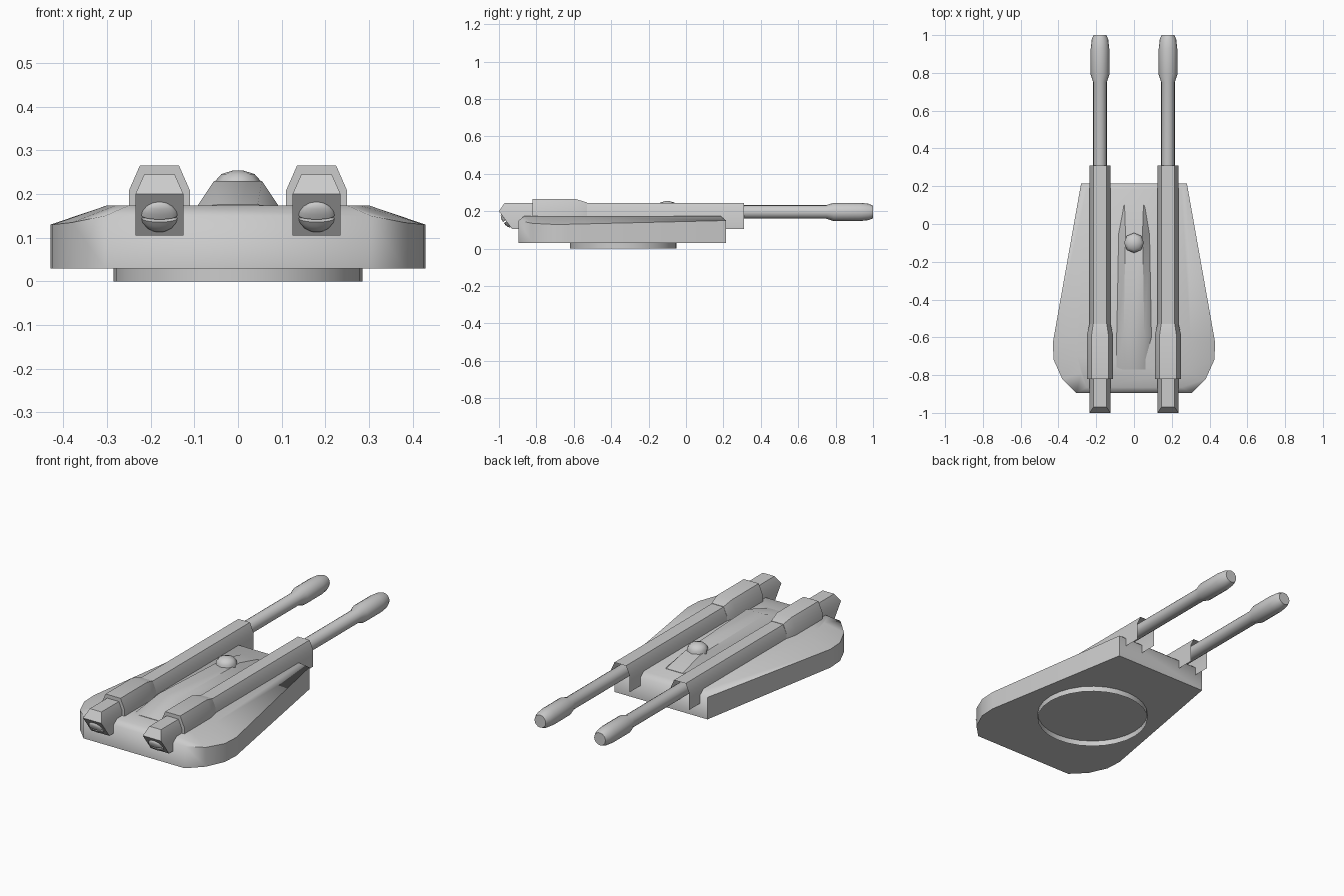
import bpy, bmesh, math
from mathutils import Matrix

cube = bpy.data.objects.get("Cube")
if cube:
    bpy.data.objects.remove(cube, do_unlink=True)

grey = bpy.data.materials.new("light_grey")
grey.use_nodes = True
COLOR = (0.6, 0.6, 0.6, 1)
grey.diffuse_color = COLOR
grey.node_tree.nodes["Principled BSDF"].inputs["Base Color"].default_value = COLOR


def finish(name, bm, angle=35):
    """Turn a bmesh into a shaded, coloured object."""
    bmesh.ops.recalc_face_normals(bm, faces=bm.faces)
    mesh = bpy.data.meshes.new(name)
    bm.to_mesh(mesh)
    bm.free()
    mesh.materials.append(grey)
    ob = bpy.data.objects.new(name, mesh)
    bpy.context.collection.objects.link(ob)
    bpy.ops.object.select_all(action='DESELECT')
    ob.select_set(True)
    bpy.context.view_layer.objects.active = ob
    bpy.ops.object.shade_smooth_by_angle(angle=math.radians(angle))
    return ob


def loft(bm, loops, cap_start=True, cap_end=True, skip=()):
    """Bridge equal-length closed loops; skip holds (segment, side) gaps."""
    rings = [[bm.verts.new(p) for p in loop] for loop in loops]
    n = len(rings[0])
    for s, (a, b) in enumerate(zip(rings, rings[1:])):
        for i in range(n):
            if (s, i) not in skip:
                j = (i + 1) % n
                bm.faces.new((a[i], a[j], b[j], b[i]))
    if cap_start:
        bm.faces.new(rings[0])
    if cap_end:
        bm.faces.new(rings[-1])
    return rings


def mirrored(half):
    """Close a half outline by mirroring it across x = 0."""
    return half + [(-p[0],) + tuple(p[1:]) for p in reversed(half)]


def lathe_y(bm, profile, x, z, sides):
    """Revolve (y, radius) pairs about an axis along y."""
    turns = [2 * math.pi * k / sides for k in range(sides)]
    loft(bm, [[(x + r * math.cos(t), y, z + r * math.sin(t)) for t in turns]
              for y, r in profile])


# Hull: wedge plan with upright sides and a sloped shoulder
edge = [(.28, .215), (.43, -.63), (.425, -.72), (.38, -.82), (.305, -.895)]
deck = [(.25, .185), (.30, -.62), (.30, -.70), (.28, -.79), (.25, -.865)]
shoulder = [.15, .13, .13, .135, .15]
bm = bmesh.new()
loft(bm, [mirrored([(x, y, .03) for x, y in edge]),
          mirrored([(x, y, z) for (x, y), z in zip(edge, shoulder)]),
          mirrored([(x, y, .174) for x, y in deck])])
finish("hull", bm, 60)

# Turning ring: open tube under the hull
bm = bmesh.new()
bmesh.ops.create_cone(bm, cap_ends=False, segments=28, radius1=.285, radius2=.285,
                      depth=.03, matrix=Matrix.Translation((0, -.335, .015)))
finish("turning_ring", bm)

# Central ridge on the deck
bm = bmesh.new()
ridge = [(.10, .06, .05, .176), (-.05, .085, .045, .213),
         (-.60, .095, .055, .23), (-.77, .095, .045, .176)]
loft(bm, [mirrored([(base, y, .17), (top, y, z)]) for y, base, top, z in ridge])
finish("deck_ridge", bm, 40)

# Sighting dome on the ridge
bm = bmesh.new()
ring_steps = [(.053, .20), (.053, .229), (.038, .246), (.012, .254)]
loft(bm, [[(r * math.cos(k * math.pi / 4), -.10 + r * math.sin(k * math.pi / 4), z)
           for k in range(8)] for r, z in ring_steps])
finish("sight_dome", bm, 50)


def section(cx, y, half, low, side, top_half, top):
    """Chamfered box section across the gun."""
    return [(cx + x, y, z) for x, z in
            mirrored([(half, low), (half, side), (top_half, top)])]


for cx, label in ((.18, "left"), (-.18, "right")):
    # Housing: channel open at the muzzle end, with a beaked tail
    bm = bmesh.new()
    body = (.055, .105, .20, .035, .245)
    tail_y = {.105: -.93, .20: -1.0, .245: -.97}
    loops = [section(cx, y, *body) for y in (.31, 0, -.82)]
    loops.append([(x, tail_y[z], z) for x, _, z in loops[0]])
    rings = loft(bm, loops, False, False, skip={(0, 5)})
    a, b, c, d, e, f = rings[-1]
    bm.faces.new((a, b, e, f))
    bm.faces.new((b, c, d, e))
    finish(label + "_gun_housing", bm)

    # Breech cover: wider shell around the rear of the housing
    bm = bmesh.new()
    loft(bm, [section(cx, -.53, .056, .12, .20, .036, .247),
              section(cx, -.59, .07, .12, .208, .045, .265),
              section(cx, -.82, .07, .12, .208, .045, .265)])
    finish(label + "_breech_cover", bm)

    # Barrel with thicker rounded muzzle
    bm = bmesh.new()
    lathe_y(bm, [(-.10, .036), (.75, .036), (.79, .049), (.93, .049),
                 (.975, .044), (1.0, .034)], cx, .196, 16)
    finish(label + "_barrel", bm)

    # Exhaust lens: two flattened half domes on the sloped tail face
    bm = bmesh.new()
    place = Matrix.Translation((cx, -.963, .148)) @ Matrix.Rotation(math.radians(36), 4, 'X')
    for side in (1, -1):
        half = bmesh.new()
        bmesh.ops.create_uvsphere(half, u_segments=16, v_segments=8, radius=1)
        cut = bmesh.ops.bisect_plane(half, geom=half.verts[:] + half.edges[:] + half.faces[:],
                                     plane_co=(0, 0, .09 * side), plane_no=(0, 0, side),
                                     clear_inner=True)
        rim = [g for g in cut["geom_cut"] if isinstance(g, bmesh.types.BMEdge)]
        bmesh.ops.contextual_create(half, geom=rim)
        half.transform(place @ Matrix.Diagonal((.042, .016, .042, 1)))
        part = bpy.data.meshes.new("lens_half")
        half.to_mesh(part)
        half.free()
        bm.from_mesh(part)
        bpy.data.meshes.remove(part)
    finish(label + "_exhaust_lens", bm)
